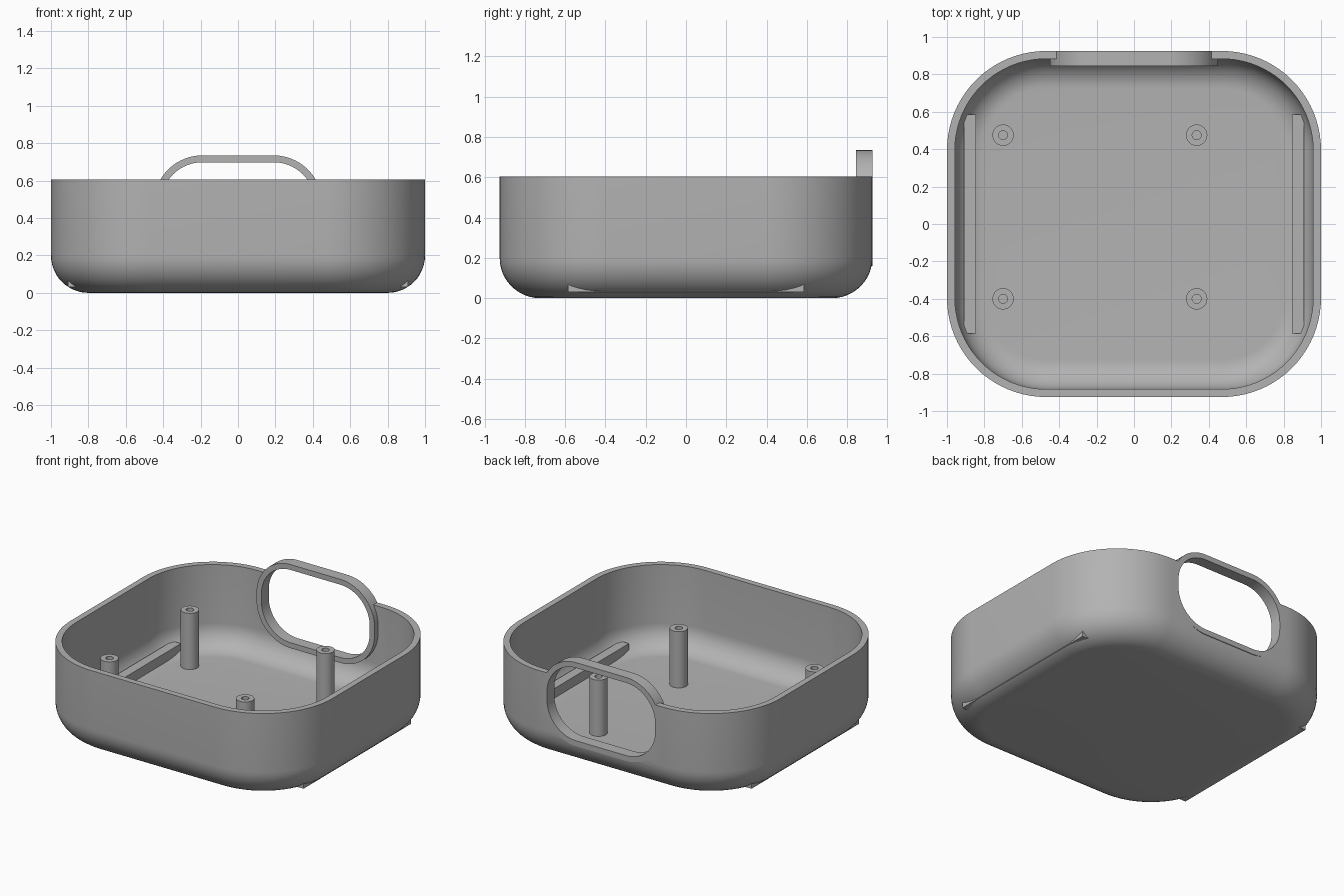
import bpy, bmesh
from math import sin, cos, pi

default = bpy.data.objects.get("Cube")
if default:
    bpy.data.objects.remove(default, do_unlink=True)

# Single plastic colour
grey = bpy.data.materials.new("plain_grey")
grey.use_nodes = True
GREY = (0.45, 0.45, 0.45, 1)
grey.diffuse_color = GREY
grey.node_tree.nodes["Principled BSDF"].inputs["Base Color"].default_value = GREY


def rounded(hx, hy, r, seg=20):
    """Outline of a rounded rectangle, as 2D points."""
    pts = []
    for k, (sx, sy) in enumerate(((1, 1), (-1, 1), (-1, -1), (1, -1))):
        for i in range(seg + 1):
            a = (k + i / seg) * pi / 2
            pts.append((sx * (hx - r) + r * cos(a), sy * (hy - r) + r * sin(a)))
    return pts


def loft(name, loops, ring=False):
    """Bridge loops of points; cap the ends, or join last to first as a ring."""
    bm = bmesh.new()
    rows = [[bm.verts.new(p) for p in loop] for loop in loops]
    pairs = list(zip(rows, rows[1:]))
    if ring:
        pairs.append((rows[-1], rows[0]))
    else:
        bm.faces.new(rows[0])
        bm.faces.new(rows[-1])
    for a, b in pairs:
        for i in range(len(a)):
            j = (i + 1) % len(a)
            bm.faces.new((a[i], a[j], b[j], b[i]))
    bmesh.ops.recalc_face_normals(bm, faces=bm.faces)
    mesh = bpy.data.meshes.new(name)
    bm.to_mesh(mesh)
    bm.free()
    mesh.materials.append(grey)
    obj = bpy.data.objects.new(name, mesh)
    bpy.context.collection.objects.link(obj)
    return obj


def activate(obj):
    bpy.ops.object.select_all(action="DESELECT")
    obj.select_set(True)
    bpy.context.view_layer.objects.active = obj


HX, HY, TOP, CORNER = 1.0, 0.925, 0.605, 0.53
FILLET, WALL, STEPS = 0.2, 0.042, 12


def tray_loop(inset, z):
    return [(x, y, z) for x, y in rounded(HX - inset, HY - inset, CORNER - inset)]


# Open tray: outer skin up to the rim, then the inner skin down to the floor
arc = [i / STEPS * pi / 2 for i in range(STEPS + 1)]
outer = [tray_loop(FILLET * (1 - sin(a)), FILLET * (1 - cos(a))) for a in arc]
ri = FILLET - WALL
inner = [tray_loop(WALL + ri * (1 - sin(a)), WALL + ri * (1 - cos(a))) for a in reversed(arc)]
tray = loft("tray_shell", outer + [tray_loop(0, TOP), tray_loop(WALL, TOP)] + inner)

# Grip ring through the back wall
GRIP_Z, GRIP_HX, GRIP_HZ, GRIP_R, BAND = 0.447, 0.45, 0.288, 0.26, 0.037


def grip_loop(inset, y):
    pts = rounded(GRIP_HX - inset, GRIP_HZ - inset, GRIP_R - inset)
    return [(x, y, GRIP_Z + z) for x, z in pts]


cutter = loft("grip_cutter", [grip_loop(0.001, 0.8), grip_loop(0.001, 1.0)])
cutter.hide_render = True
activate(tray)
cut = tray.modifiers.new("grip_opening", "BOOLEAN")
cut.operation, cut.solver, cut.object = "DIFFERENCE", "EXACT", cutter
bpy.ops.object.modifier_apply(modifier=cut.name)
bpy.data.objects.remove(cutter, do_unlink=True)

grip = loft("grip_ring", [grip_loop(0, 0.845), grip_loop(0, HY),
                          grip_loop(BAND, HY), grip_loop(BAND, 0.845)], ring=True)
parts = [tray, grip]


# Hollow screw posts on the floor
def circle(cx, cy, r, z, n=32):
    return [(cx + r * cos(2 * pi * i / n), cy + r * sin(2 * pi * i / n), z) for i in range(n)]


for side, x in (("right", -0.7), ("left", 0.335)):
    for end, y in (("front", -0.4), ("back", 0.475)):
        parts.append(loft(f"{end}_{side}_post", [
            circle(x, y, 0.057, 0.035), circle(x, y, 0.057, 0.43),
            circle(x, y, 0.024, 0.43), circle(x, y, 0.024, 0.035)], ring=True))

# Rails along both sides, poking through the bottom fillet
for side, s in (("right", -1), ("left", 1)):
    corners = [(s * 0.845, -0.585), (s * 0.91, -0.585), (s * 0.91, 0.585), (s * 0.845, 0.585)]
    parts.append(loft(f"{side}_rail", [[(x, y, z) for x, y in corners] for z in (0.03, 0.115)]))

for part in parts:
    activate(part)
    bpy.ops.object.shade_smooth_by_angle(angle=pi / 6)
